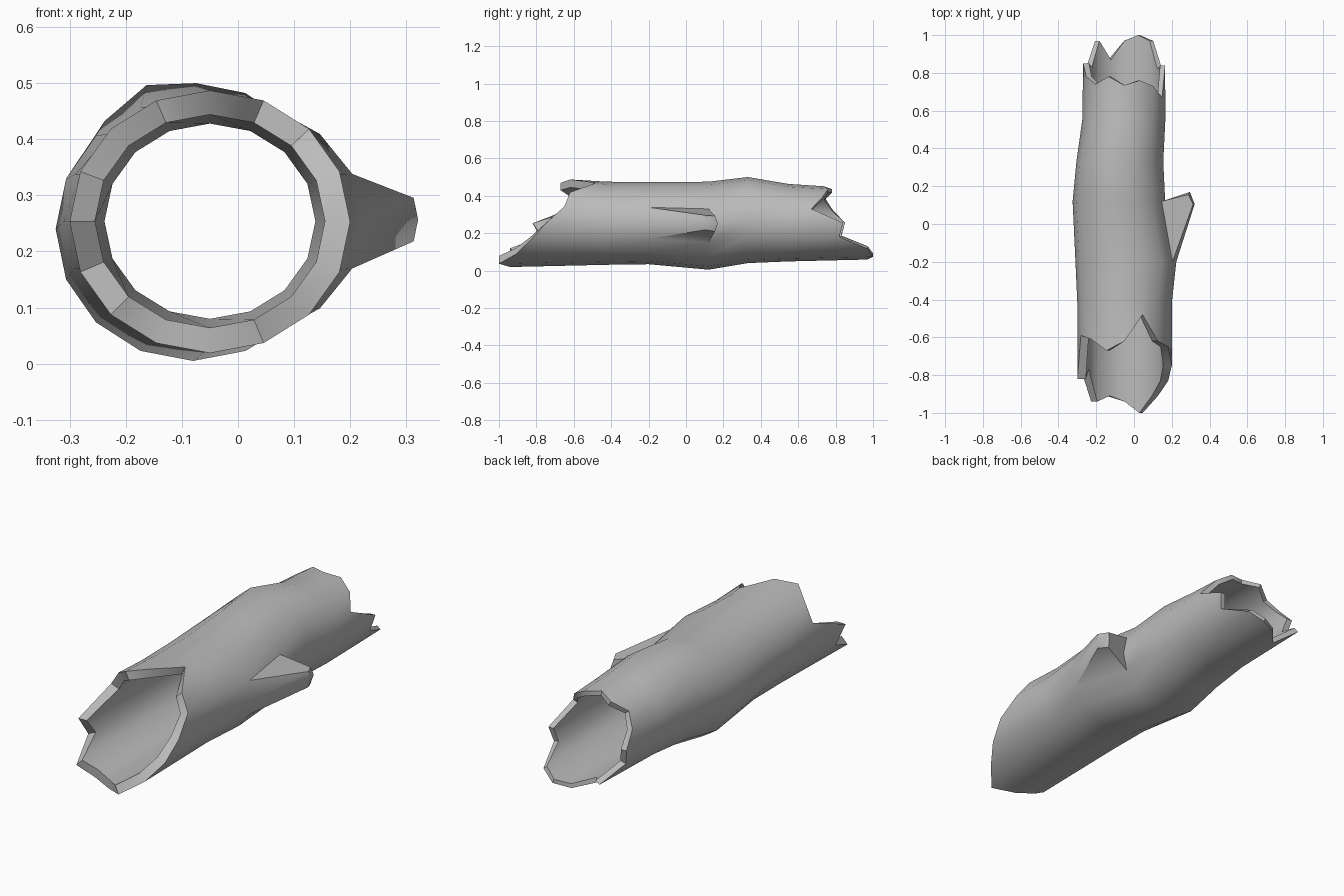
import bpy, bmesh
from math import cos, sin, tau

cube = bpy.data.objects.get("Cube")
if cube:
    bpy.data.objects.remove(cube, do_unlink=True)

SIDES = 16

# Jagged end positions along y, counter-clockwise from the +x side
FRONT = [-.75, -.65, -.62, -.48, -.62, -.67, -.61, -.59,
         -.82, -.77, -.94, -.91, -.94, -1, -.91, -.83]
BACK = [.84, .67, .73, .76, .735, .78, .74, .78,
        .85, .83, .97, .87, .97, 1, .97, .82]

# Bark sections: y, centre x, centre z, radius x, radius z
SECTIONS = [(FRONT, -.05, .253, .25, .234),
            (-.42, -.05, .253, .25, .222),
            (-.2, -.043, .254, .267, .22),
            (.12, -.08, .24, .245, .235),
            (.33, -.075, .27, .23, .23),
            (.55, -.054, .256, .22, .207),
            (BACK, -.052, .255, .217, .196)]

# Hollow sections, running back to front so that the skin closes on itself
HOLLOW = [(BACK, -.05, .254, .188, .174),
          (FRONT, -.05, .254, .205, .19)]


def ring(bm, y, cx, cz, rx, rz):
    verts = []
    for k in range(SIDES):
        a = tau * k / SIDES
        yk = y[k] if isinstance(y, list) else y
        verts.append(bm.verts.new((cx + rx * cos(a), yk, cz + rz * sin(a))))
    return verts


bm = bmesh.new()
rings = [ring(bm, *s) for s in SECTIONS + HOLLOW]
rings[4][5].co.z += .014   # small swelling on the upper left

# Skin: bark, broken back rim, hollow, broken front rim
knot_faces = []
for i, lower in enumerate(rings):
    upper = rings[(i + 1) % len(rings)]
    for k in range(SIDES):
        n = (k + 1) % SIDES
        face = bm.faces.new((lower[k], lower[n], upper[n], upper[k]))
        if i == 2 and k in (0, SIDES - 1):
            knot_faces.append(face)

# Broken branch stub pulled out of two bark faces
stub = bmesh.ops.extrude_face_region(bm, geom=knot_faces)
bmesh.ops.delete(bm, geom=[f for f in knot_faces if f.is_valid], context='FACES_ONLY')
for v in (g for g in stub["geom"] if isinstance(g, bmesh.types.BMVert)):
    front = v.co.y < 0
    middle = abs(v.co.z - .247) < .03
    v.co.x = (.313 if front else .288) + (.008 if middle else 0)
    v.co.y = .105 if front else (.17 if middle else .155)
    v.co.z = .255 + (v.co.z - .25) * .46

bmesh.ops.recalc_face_normals(bm, faces=bm.faces)
mesh = bpy.data.meshes.new("hollow_log")
bm.to_mesh(mesh)
bm.free()
log = bpy.data.objects.new("hollow_log", mesh)
bpy.context.collection.objects.link(log)

# Colour
grey = bpy.data.materials.new("weathered_grey")
grey.use_nodes = True
colour = (.5, .5, .5, 1)
grey.diffuse_color = colour
grey.node_tree.nodes["Principled BSDF"].inputs["Base Color"].default_value = colour
mesh.materials.append(grey)

# Smooth bark with sharp rims
bpy.ops.object.select_all(action='DESELECT')
log.select_set(True)
bpy.context.view_layer.objects.active = log
bpy.ops.object.shade_smooth_by_angle(angle=.7)
